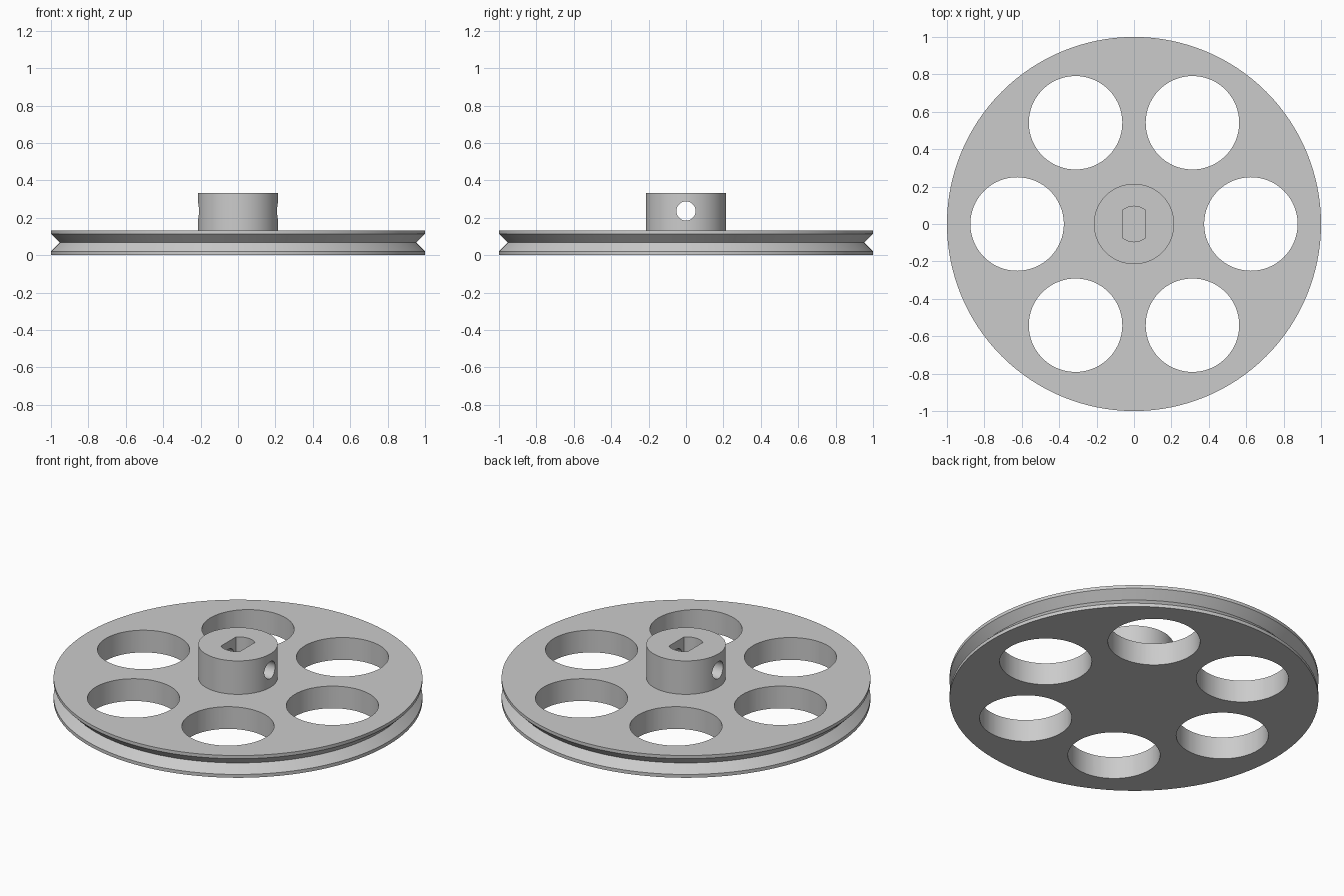
import bpy, bmesh, math
from mathutils import Matrix, Vector

cube = bpy.data.objects.get("Cube")
if cube:
    bpy.data.objects.remove(cube, do_unlink=True)

PLATE_TOP, HUB_TOP = 0.133, 0.333

grey = bpy.data.materials.new("plain grey")
grey.use_nodes = True
colour = (0.6, 0.6, 0.6, 1)
grey.diffuse_color = colour
grey.node_tree.nodes["Principled BSDF"].inputs["Base Color"].default_value = colour


def add_object(name, bm):
    bmesh.ops.recalc_face_normals(bm, faces=bm.faces)
    mesh = bpy.data.meshes.new(name)
    bm.to_mesh(mesh)
    bm.free()
    mesh.materials.append(grey)
    obj = bpy.data.objects.new(name, mesh)
    bpy.context.collection.objects.link(obj)
    return obj


def lathe(name, profile, steps=128):
    bm = bmesh.new()
    verts = [bm.verts.new((r, 0, z)) for r, z in profile]
    edges = [bm.edges.new(pair) for pair in zip(verts, verts[1:])]
    bmesh.ops.spin(bm, geom=verts + edges, cent=(0, 0, 0), axis=(0, 0, 1),
                   angle=math.tau, steps=steps)
    bmesh.ops.remove_doubles(bm, verts=bm.verts, dist=1e-5)
    return add_object(name, bm)


def cylinder(bm, radius, depth, matrix, sides=64):
    bmesh.ops.create_cone(bm, cap_ends=True, segments=sides, radius1=radius,
                          radius2=radius, depth=depth, matrix=matrix)


def cut(target, cutter):
    mod = target.modifiers.new(cutter.name, 'BOOLEAN')
    mod.object = cutter
    mod.solver = 'EXACT'
    bpy.context.view_layer.objects.active = target
    bpy.ops.object.modifier_apply(modifier=mod.name)
    bpy.data.objects.remove(cutter, do_unlink=True)


# Grooved wheel and hub, turned from one profile
wheel = lathe("pulley_wheel", [
    (0, 0), (1, 0), (1, 0.02), (0.953, 0.067), (1, 0.114), (1, PLATE_TOP),
    (0.215, PLATE_TOP), (0.215, HUB_TOP), (0, HUB_TOP)])

# Six round lightening holes
bm = bmesh.new()
for i in range(6):
    turn = Matrix.Rotation(i * math.tau / 6, 4, 'Z')
    cylinder(bm, 0.25, 0.6, turn @ Matrix.Translation((0.625, 0, 0)))
cut(wheel, add_object("lightening_holes", bm))

# Blind shaft bore with two flats
bm = bmesh.new()
bore_depth = 0.3
cylinder(bm, 0.095, bore_depth,
         Matrix.Translation((0, 0, PLATE_TOP + bore_depth / 2)))
for side in (-1, 1):
    cut_plane = bmesh.ops.bisect_plane(
        bm, geom=bm.verts[:] + bm.edges[:] + bm.faces[:],
        plane_co=(side * 0.062, 0, 0), plane_no=(side, 0, 0), clear_outer=True)
    rim = [e for e in cut_plane["geom_cut"] if isinstance(e, bmesh.types.BMEdge)]
    bmesh.ops.holes_fill(bm, edges=rim)
cut(wheel, add_object("shaft_bore", bm))

# Set screw hole across the hub
bm = bmesh.new()
cylinder(bm, 0.051, 0.6, Matrix.Translation((0, 0, 0.236))
         @ Matrix.Rotation(math.pi / 2, 4, 'Y'), 48)
cut(wheel, add_object("set_screw_hole", bm))

# Smooth curved walls, sharp rims
bpy.ops.object.select_all(action='DESELECT')
wheel.select_set(True)
bpy.context.view_layer.objects.active = wheel
bpy.ops.object.shade_smooth_by_angle(angle=math.radians(30))
